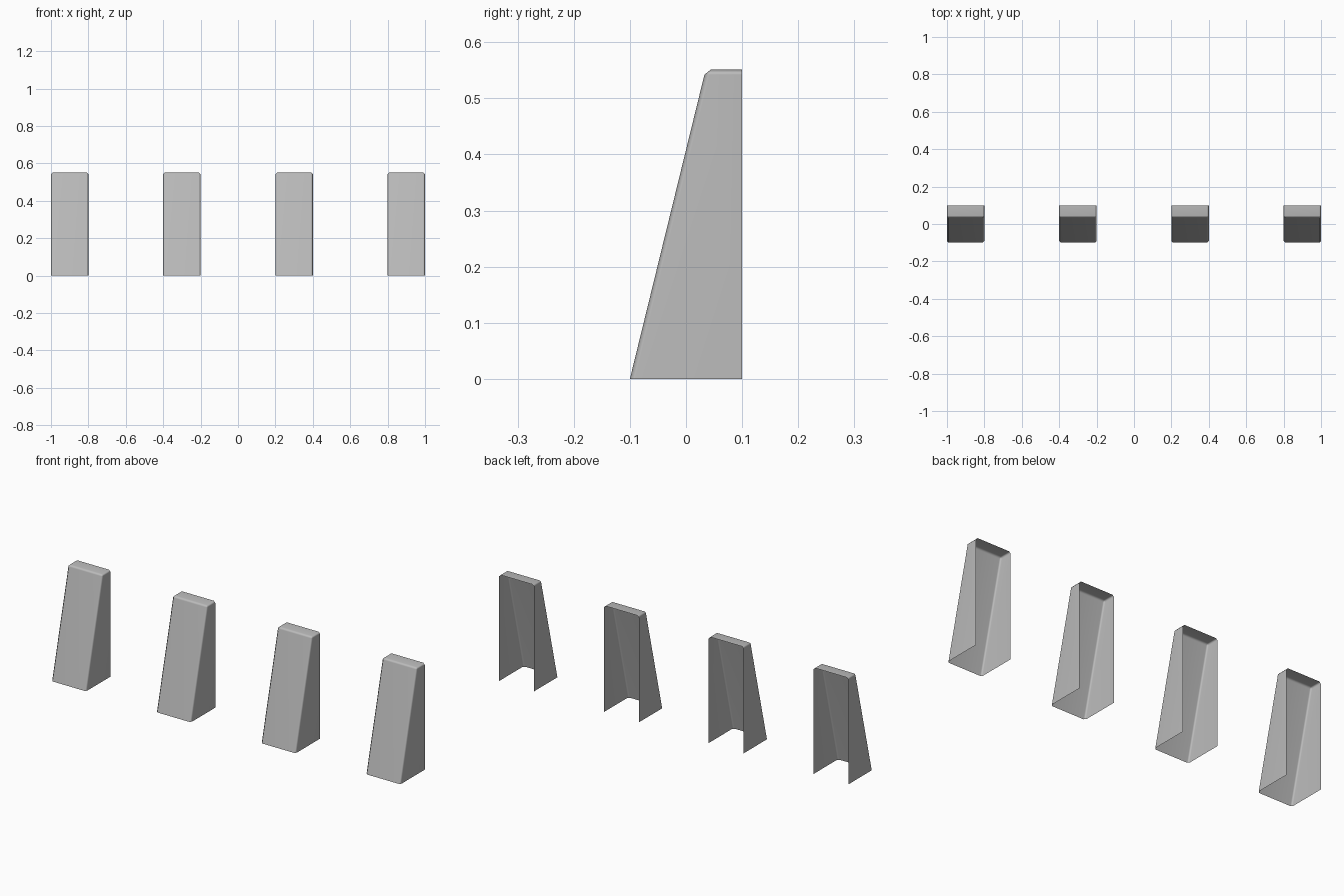
import bpy
import bmesh

cube = bpy.data.objects.get("Cube")
if cube:
    bpy.data.objects.remove(cube, do_unlink=True)

HALF_WIDTH = 0.1
BEVEL = 0.009

grey = bpy.data.materials.new("light_grey")
grey.use_nodes = True
grey.diffuse_color = (0.5, 0.5, 0.5, 1)
grey.node_tree.nodes["Principled BSDF"].inputs["Base Color"].default_value = (0.5, 0.5, 0.5, 1)

# Side profile (y, z): back foot, front foot, front top, back top
PROFILE = [(0.1, 0), (-0.1, 0), (0.035, 0.551), (0.1, 0.551)]


def wedge_mesh():
    """Sloped shell, open at the back and underneath, with softened edges."""
    bm = bmesh.new()
    left = [bm.verts.new((HALF_WIDTH, y, z)) for y, z in PROFILE]
    right = [bm.verts.new((-HALF_WIDTH, y, z)) for y, z in PROFILE]
    bm.faces.new(left)
    bm.faces.new(right[::-1])
    for i in (1, 2):  # sloped front, then top
        bm.faces.new((left[i], right[i], right[i + 1], left[i + 1]))
    bmesh.ops.recalc_face_normals(bm, faces=bm.faces)
    front = min(bm.faces, key=lambda f: f.normal.y)
    if front.normal.y > -0.5:
        bmesh.ops.reverse_faces(bm, faces=bm.faces)
    edges = [e for e in bm.edges if not e.is_boundary]
    bmesh.ops.bevel(bm, geom=edges, offset=BEVEL, segments=1,
                    profile=0.5, affect='EDGES', clamp_overlap=True)
    for face in bm.faces:
        face.smooth = True
    mesh = bpy.data.meshes.new("wedge_shell")
    bm.to_mesh(mesh)
    bm.free()
    mesh.materials.append(grey)
    return mesh


# Row of four identical supports
shell = wedge_mesh()
for number, x in enumerate((-0.9, -0.3, 0.3, 0.9), 1):
    support = bpy.data.objects.new(f"wedge_support_{number}", shell)
    support.location.x = x
    bpy.context.collection.objects.link(support)
    # Keep the broad faces flat while the bevels blend
    weighted = support.modifiers.new("flat_faces", 'WEIGHTED_NORMAL')
    weighted.keep_sharp = True
